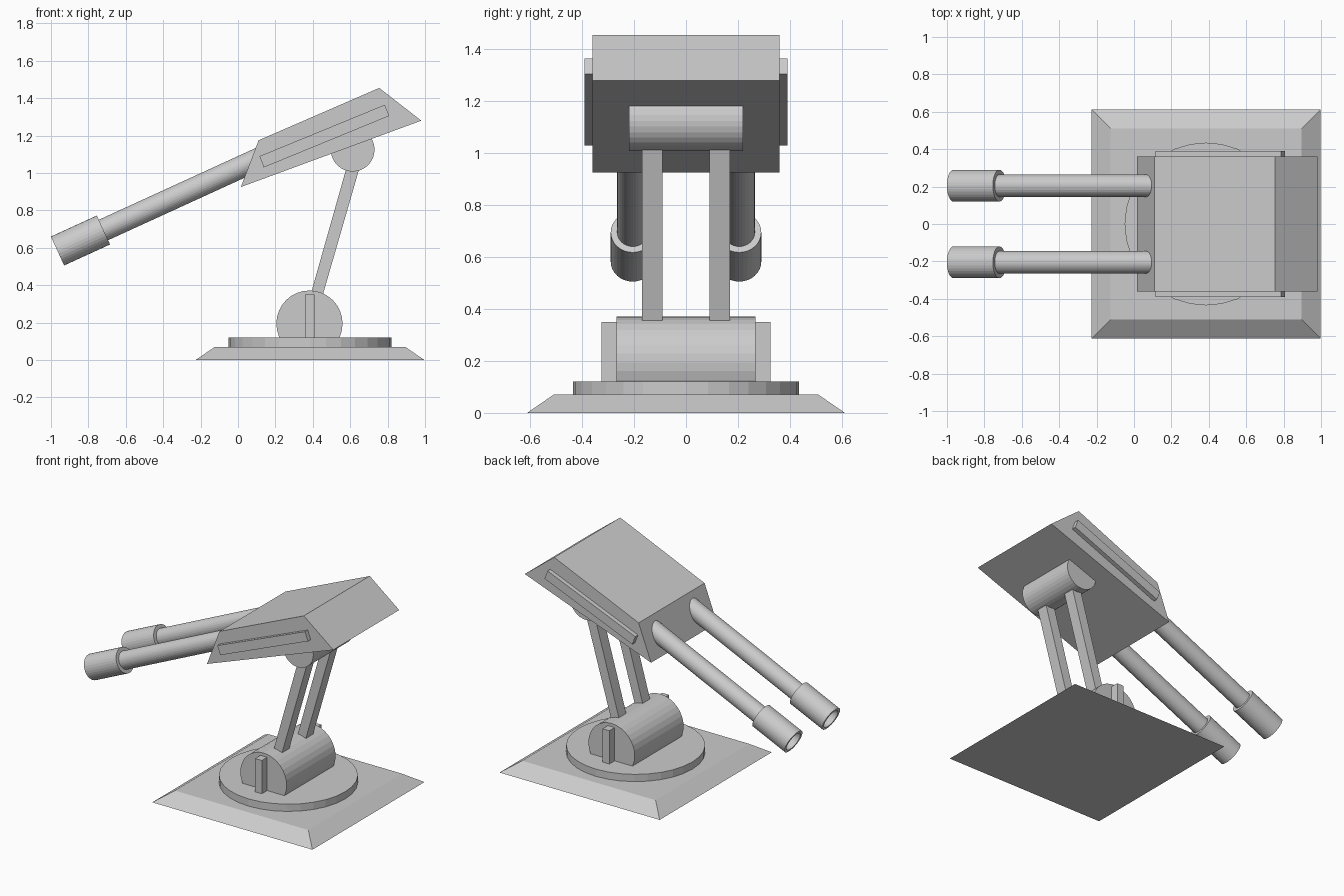
import bpy, bmesh, math
from mathutils import Vector, Matrix

cube = bpy.data.objects.get("Cube")
if cube:
    bpy.data.objects.remove(cube, do_unlink=True)

SIDES = 32
CX = 0.385  # x of the base centre

GREY = (0.6, 0.6, 0.6, 1)
grey = bpy.data.materials.new("plain grey")
grey.use_nodes = True
grey.diffuse_color = GREY
grey.node_tree.nodes["Principled BSDF"].inputs["Base Color"].default_value = GREY


def finish(name, bm):
    bmesh.ops.recalc_face_normals(bm, faces=bm.faces)
    mesh = bpy.data.meshes.new(name)
    bm.to_mesh(mesh)
    bm.free()
    mesh.materials.append(grey)
    obj = bpy.data.objects.new(name, mesh)
    bpy.context.collection.objects.link(obj)
    return obj


def slab(name, profile, y0, y1):
    """Extrude an (x, z) outline from y0 to y1."""
    bm = bmesh.new()
    face = bm.faces.new([bm.verts.new((x, y0, z)) for x, z in profile])
    out = bmesh.ops.extrude_face_region(bm, geom=[face])["geom"]
    moved = [v for v in out if isinstance(v, bmesh.types.BMVert)]
    bmesh.ops.translate(bm, verts=moved, vec=(0, y1 - y0, 0))
    return finish(name, bm)


def lathe(name, profile, start, direction):
    """Spin a (distance, radius) profile around an axis."""
    bm = bmesh.new()
    verts = [bm.verts.new((r, 0, t)) for t, r in profile]
    edges = [bm.edges.new(pair) for pair in zip(verts, verts[1:])]
    bmesh.ops.spin(bm, geom=verts + edges, cent=(0, 0, 0), axis=(0, 0, 1),
                   angle=math.tau, steps=SIDES, use_duplicate=False)
    bmesh.ops.remove_doubles(bm, verts=bm.verts, dist=0.0001)
    turn = Vector(direction).to_track_quat("Z", "Y").to_matrix().to_4x4()
    bm.transform(Matrix.Translation(start) @ turn)
    return finish(name, bm)


def cylinder(name, start, direction, length, radius):
    ends = [(0, 0), (0, radius), (length, radius), (length, 0)]
    return lathe(name, ends, start, direction)


# Sloped base plate
bm = bmesh.new()
bmesh.ops.create_cube(bm, size=1)
for v in bm.verts:
    half = 0.51 if v.co.z > 0 else 0.612
    v.co = (CX + math.copysign(half, v.co.x), math.copysign(half, v.co.y),
            0.07 if v.co.z > 0 else 0)
finish("base_plate", bm)

# Turntable and the two cross drums
cylinder("turntable", (CX, 0, 0.06), (0, 0, 1), 0.06, 0.435)
cylinder("lower_drum", (0.382, -0.267, 0.195), (0, 1, 0), 0.534, 0.177)
cylinder("upper_drum", (0.613, -0.22, 1.125), (0, 1, 0), 0.44, 0.117)

# Sloped gun housing
slab("housing", [(0.015, 0.925), (0.11, 1.175), (0.755, 1.455), (0.98, 1.28)],
     -0.36, 0.36)

# Parts paired on both sides
barrel = [(0.2, 0), (0.2, 0.066), (0, 0.066), (0, 0.085),
          (0.27, 0.085), (0.27, 0.06), (1.22, 0.06), (1.22, 0)]
arm = [(0.36, 0.25), (0.425, 0.25), (0.659, 1.06), (0.589, 1.06)]
rib = [(0.358, 0.1), (0.41, 0.1), (0.41, 0.35), (0.358, 0.35)]
rail = [(0.115, 1.09), (0.785, 1.365), (0.808, 1.305), (0.138, 1.03)]
for side, s in (("left", 1), ("right", -1)):
    slab(side + "_support_arm", arm, s * 0.09, s * 0.17)
    slab(side + "_drum_rib", rib, s * 0.25, s * 0.325)
    slab(side + "_housing_rail", rail, s * 0.35, s * 0.39)
    lathe(side + "_barrel", barrel, (-0.965, s * 0.205, 0.583), (0.909, 0, 0.416))
